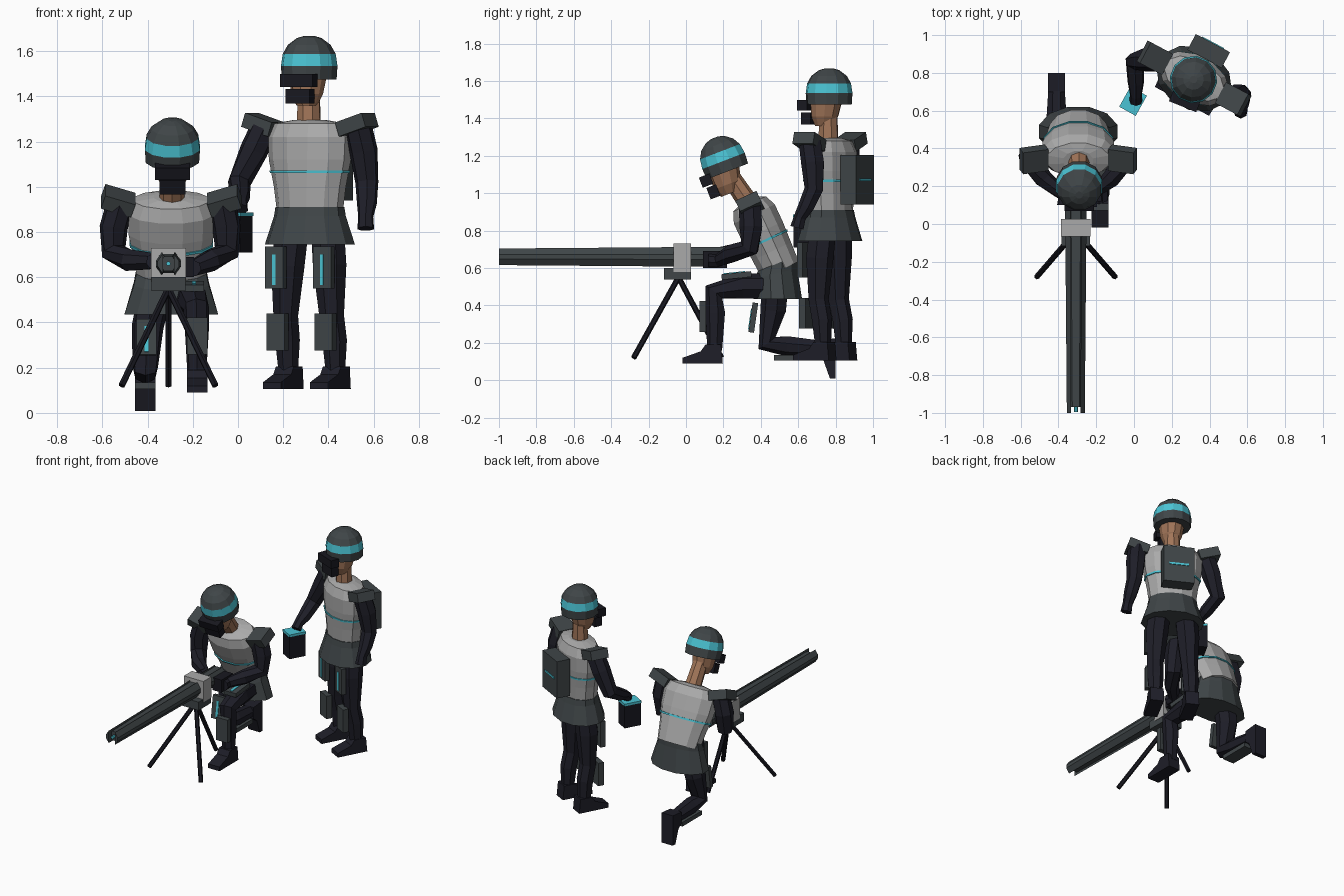
import bpy, bmesh, math
from mathutils import Matrix, Vector

if "Cube" in bpy.data.objects:
    bpy.data.objects.remove(bpy.data.objects["Cube"])

rad = math.radians


def material(name, rgb):
    m = bpy.data.materials.new(name)
    m.diffuse_color = (*rgb, 1)
    m.use_nodes = True
    m.node_tree.nodes["Principled BSDF"].inputs["Base Color"].default_value = m.diffuse_color
    return m


NAVY = material("navy_cloth", (0.013, 0.013, 0.021))
GREY = material("dark_grey", (0.050, 0.060, 0.064))
LIGHT = material("light_grey", (0.40, 0.40, 0.40))
CYAN = material("cyan", (0.07, 0.55, 0.66))
SKIN = material("skin", (0.36, 0.18, 0.10))
BLACK = material("near_black", (0.009, 0.009, 0.014))


def finish(name, bm, mats, M):
    bmesh.ops.recalc_face_normals(bm, faces=bm.faces[:])
    me = bpy.data.meshes.new(name)
    bm.to_mesh(me)
    bm.free()
    for m in mats:
        me.materials.append(m)
    ob = bpy.data.objects.new(name, me)
    ob.matrix_world = M
    bpy.context.collection.objects.link(ob)
    return ob


def box(name, mat, size, loc, M=Matrix(), rot=(0, 0, 0)):
    bm = bmesh.new()
    bmesh.ops.create_cube(bm, size=1, matrix=Matrix.Diagonal((*size, 1)))
    R = Matrix.Rotation(rot[2], 4, 'Z') @ Matrix.Rotation(rot[1], 4, 'Y') @ Matrix.Rotation(rot[0], 4, 'X')
    return finish(name, bm, [mat], M @ Matrix.Translation(loc) @ R)


def skin_rings(name, loops, mats, M, stripe=None):
    """Bridge equal-length point loops and cap both ends; stripe = span given the second material."""
    bm = bmesh.new()
    vs = [[bm.verts.new(p) for p in loop] for loop in loops]
    n = len(vs[0])
    for i, (a, b) in enumerate(zip(vs, vs[1:])):
        for k in range(n):
            f = bm.faces.new((a[k], a[(k + 1) % n], b[(k + 1) % n], b[k]))
            f.material_index = 1 if i == stripe else 0
    bm.faces.new(vs[0])
    bm.faces.new(vs[-1])
    return finish(name, bm, mats, M)


def loft(name, mats, rings, M=Matrix(), n=12, stripe=None):
    """Stacked ellipses: (y, z, half_x, half_y, tilt)."""
    loops = []
    for y, z, a, b, tilt in rings:
        R = Matrix.Rotation(tilt, 3, 'X')
        loops.append([Vector((0, y, z)) + R @ Vector((a * math.cos(t), b * math.sin(t), 0))
                      for t in (math.tau * (k + .5) / n for k in range(n))])
    return skin_rings(name, loops, mats, M, stripe)


def limb(name, mat, pts, radii, M=Matrix(), n=7):
    pts = [Vector(p) for p in pts]
    loops = []
    for i, p in enumerate(pts):
        d = Vector()
        if i:
            d += (p - pts[i - 1]).normalized()
        if i < len(pts) - 1:
            d += (pts[i + 1] - p).normalized()
        d.normalize()
        u = d.cross(Vector((1, 0, 0)) if abs(d.x) < .8 else Vector((0, 1, 0))).normalized()
        v = d.cross(u)
        loops.append([p + radii[i] * (u * math.cos(t) + v * math.sin(t))
                      for t in (math.tau * k / n for k in range(n))])
    return skin_rings(name, loops, [mat], M)


def boot(name, M):
    side = [(.06, 0), (-.16, 0), (-.16, .03), (-.06, .065), (-.035, .1), (.05, .1)]
    loops = [[(x, y * (1 if abs(x) < .04 else .98), z) for y, z in side] for x in (-.045, .045)]
    return skin_rings(name, loops, [NAVY], M)


def head(who, M):
    """Helmet, face and mask, with the origin in the middle of the helmet base."""
    loft(who + "_helmet", [GREY, CYAN], [(0, -.025, .122, .122, 0), (0, .035, .126, .126, 0),
         (0, .088, .118, .118, 0), (0, .128, .095, .095, 0), (0, .158, .055, .055, 0),
         (0, .168, .02, .02, 0)], M, stripe=1)
    loft(who + "_face", [SKIN], [(-.03, -.14, .045, .05, 0), (-.025, -.09, .07, .075, 0),
         (-.015, 0, .085, .09, 0)], M, 10)
    box(who + "_visor", BLACK, (.155, .06, .058), (0, -.125, -.03), M)
    box(who + "_mask", BLACK, (.115, .055, .065), (0, -.11, -.1), M)


def torso(who, M):
    """Vest, chest band and shoulder guards in standing coordinates."""
    loft(who + "_vest", [LIGHT], [(0, .89, .155, .112, 0), (0, 1.0, .17, .118, 0),
         (0, 1.12, .195, .125, 0), (0, 1.22, .2, .125, 0), (0, 1.28, .172, .1, 0),
         (0, 1.295, .08, .06, 0)], M)
    loft(who + "_chest_band", [CYAN], [(0, 1.061, .189, .128, 0), (0, 1.073, .191, .129, 0)], M)
    for s in (-1, 1):
        box(who + "_shoulder_guard", GREY, (.14, .125, .065), (s * .235, 0, 1.275), M, (0, -s * rad(18), 0))


def leg_guard(name, size, loc, M=Matrix(), rot=0, strip=True):
    """Armour plate facing forward, with an optional glowing strip."""
    L = M @ Matrix.Translation(loc) @ Matrix.Rotation(rot, 4, 'X')
    box(name, GREY, size, (0, 0, 0), L)
    if strip:
        box(name + "_strip", CYAN, (.017, .008, size[2] * .72), (0, -size[1] / 2, -.01), L)


# ---- standing loader ----
S = Matrix.Translation((.318, .77, 0)) @ Matrix.Rotation(rad(-28), 4, 'Z')
torso("loader", S)
head("loader", Matrix.Translation((.315, .765, 1.5)) @ Matrix.Rotation(rad(-22), 4, 'Z'))
limb("loader_neck", SKIN, [(0, -.01, 1.27), (0, -.01, 1.43)], [.056, .05], S, 8)
loft("loader_skirt", [GREY], [(0, .745, .21, .165, 0), (0, .87, .168, .128, 0), (0, .91, .162, .118, 0)], S)
for s in (-1, 1):
    limb("loader_leg", NAVY, [(s * .09, 0, .8), (s * .105, -.01, .65), (s * .115, -.01, .43),
         (s * .118, .012, .32), (s * .118, .02, .16)], [.075, .076, .056, .056, .042], S)
    leg_guard("loader_thigh_guard", (.09, .035, .185), (s * .12, -.095, .643), S)
    leg_guard("loader_shin_guard", (.09, .04, .165), (s * .12, -.08, .358), S, 0, False)
    boot("loader_boot", S @ Matrix.Translation((s * .118, .02, .105)))
limb("loader_left_arm", NAVY, [(.12, .87, 1.27), (.07, .87, 1.16), (.005, .86, 1.02), (.01, .75, .96),
     (.01, .68, .93), (.01, .65, .90)], [.062, .064, .052, .045, .032, .035])
limb("loader_right_arm", NAVY, [(.53, .665, 1.27), (.555, .68, 1.16), (.57, .685, 1.02), (.57, .645, .93),
     (.565, .61, .87), (.565, .595, .815)], [.062, .064, .052, .045, .034, .038])
box("backpack", GREY, (.205, .095, .265), (0, .165, 1.073), S)
box("backpack_strip", CYAN, (.13, .008, .014), (0, .213, 1.073), S)

# ---- carried ammunition case ----
C = Matrix.Translation((-.005, .65, .71)) @ Matrix.Rotation(rad(-29), 4, 'Z')
box("ammo_case", BLACK, (.095, .118, .16), (0, 0, .08), C)
box("ammo_case_lid", CYAN, (.1, .122, .016), (0, 0, .168), C)

# ---- kneeling gunner ----
K = Matrix.Translation((-.295, .43, .75)) @ Matrix.Rotation(rad(25), 4, 'X') @ Matrix.Translation((0, 0, -1.067))
torso("gunner", K)
head("gunner", Matrix.Translation((-.29, .213, 1.14)) @ Matrix.Rotation(rad(21), 4, 'X'))
limb("gunner_neck", SKIN, [(-.292, .345, .93), (-.29, .245, 1.08)], [.056, .05], n=8)
loft("gunner_skirt", [GREY], [(.49, .435, .215, .135, 0), (.48, .57, .172, .122, rad(14)),
     (.487, .625, .16, .115, rad(22))], Matrix.Translation((-.295, 0, 0)))
# front leg, foot planted
limb("gunner_front_leg", NAVY, [(-.215, .48, .5), (-.2, .3, .5), (-.185, .15, .47), (-.182, .16, .36),
     (-.182, .155, .16)], [.07, .07, .058, .054, .042])
leg_guard("gunner_front_thigh_guard", (.09, .03, .16), (-.195, .27, .56), rot=rad(-84))
leg_guard("gunner_front_shin_guard", (.09, .035, .165), (-.18, .09, .34), strip=False)
boot("gunner_front_boot", Matrix.Translation((-.18, .138, .09)))
# back leg, knee down and toes tucked
limb("gunner_back_leg", NAVY, [(-.37, .48, .52), (-.4, .47, .38), (-.41, .435, .2), (-.41, .54, .185),
     (-.41, .75, .17)], [.075, .072, .058, .056, .042])
leg_guard("gunner_back_thigh_guard", (.09, .03, .16), (-.405, .36, .335), rot=rad(-8))
box("gunner_back_shin_guard", GREY, (.09, .22, .03), (-.41, .58, .12))
boot("gunner_back_boot", Matrix.Translation((-.41, .8, .165)) @ Matrix.Rotation(rad(90), 4, 'X'))
# arms reaching to the gun
for s, hand in ((-1, (-.37, .1, .67)), (1, (-.2, .12, .64))):
    e = -.3 + s * .25
    limb("gunner_arm", NAVY, [(-.295 + s * .225, .345, .93), (e, .35, .82), (e, .34, .71),
         (e - s * .07, .24, .675), (hand[0], hand[1] + .05, hand[2]), hand],
         [.062, .064, .055, .05, .036, .038])

# ---- heavy gun on its tripod ----
G = Matrix.Translation((-.308, 0, .66))


def gun_bar(name, mat, shape, y0, y1, taper):
    return skin_rings(name, [[(x * k, y, z * k) for x, z in shape]
                      for y, k in ((y0, taper), (y1, 1))], [mat], G)


hexagon = [(.052 * math.cos(rad(60 * k)), .052 * math.sin(rad(60 * k))) for k in range(6)]
gun_bar("gun_body", GREY, hexagon, -.97, .22, .72)
gun_bar("gun_bore", CYAN, [(x * .2, z * .2) for x, z in hexagon], -.995, 0, 1)
for s in (-1, 1):
    gun_bar("gun_rail", GREY, [(s * .03, .054), (s * .058, .014), (s * .058, -.014), (s * .03, -.054)],
            -1.0, .22, .82)
box("gun_receiver", LIGHT, (.155, .092, .15), (-.308, -.02, .655))
box("gun_mount", GREY, (.15, .145, .06), (-.308, -.045, .57))
box("gun_grip", BLACK, (.07, .13, .09), (-.23, .155, .645))
for foot in ((-.515, -.28, .12), (-.1, -.28, .12), (-.308, .19, .12)):
    limb("tripod_leg", BLACK, [(-.308, -.04, .55), foot], [.015, .015], n=6)
